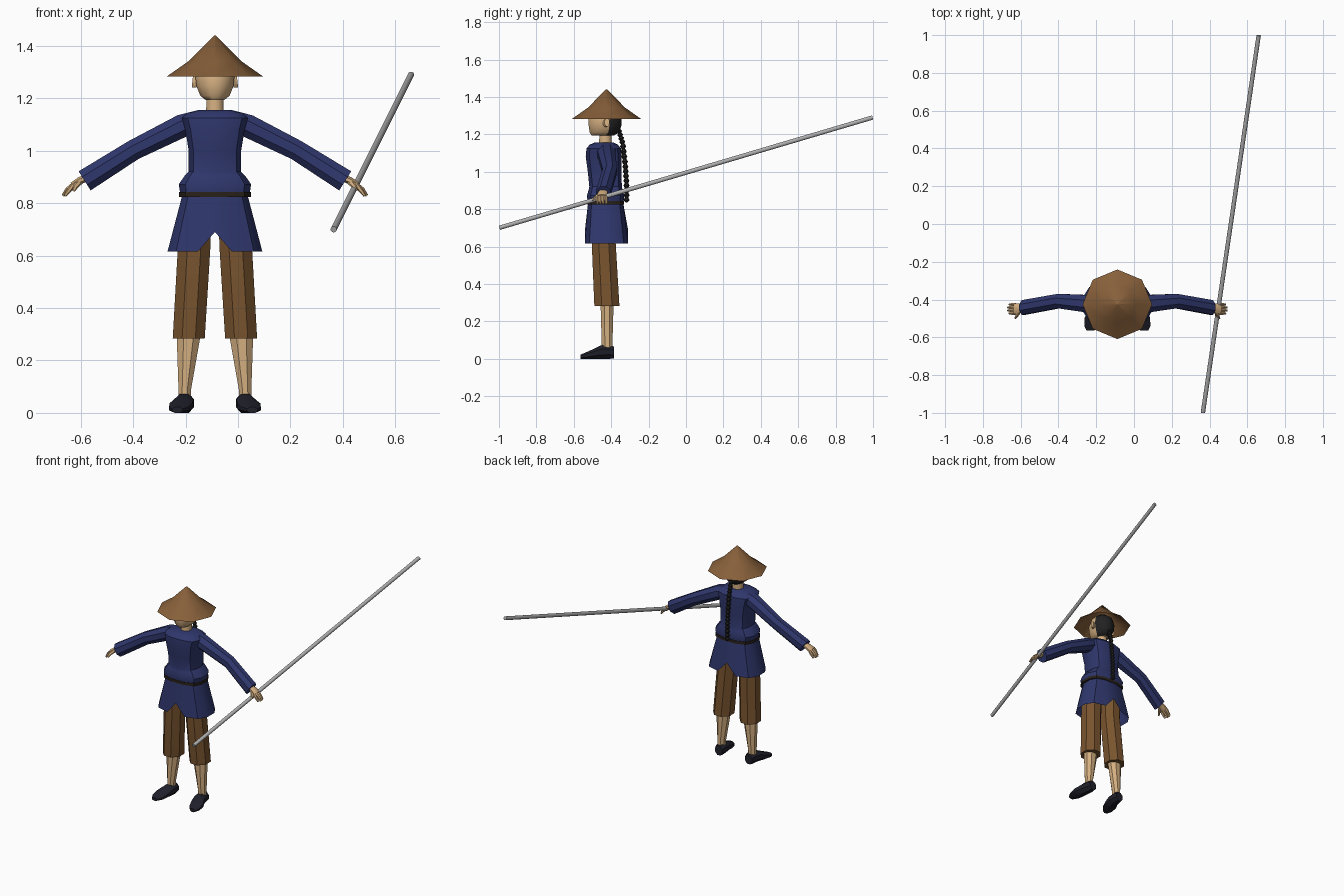
import bpy, bmesh, math
from mathutils import Vector

if "Cube" in bpy.data.objects:
    bpy.data.objects.remove(bpy.data.objects["Cube"])

CX = -0.088  # body centre line


def material(name, rgb):
    m = bpy.data.materials.new(name)
    m.use_nodes = True
    m.diffuse_color = (*rgb, 1)
    m.node_tree.nodes["Principled BSDF"].inputs["Base Color"].default_value = (*rgb, 1)
    return m


NAVY = material("navy cloth", (0.028, 0.038, 0.15))
STRAW = material("brown straw", (0.24, 0.115, 0.042))
TROUSER = material("brown cloth", (0.19, 0.088, 0.028))
SKIN = material("skin", (0.66, 0.43, 0.22))
HAIR = material("black hair", (0.016, 0.016, 0.017))
SHOE = material("black shoe", (0.014, 0.014, 0.024))
BELT = material("dark belt", (0.022, 0.015, 0.01))
STEEL = material("grey staff", (0.43, 0.43, 0.43))


def polygon(n, turn=0.5):
    k = 1 / math.cos(math.pi / n) if turn else 1
    angles = [2 * math.pi * (i + turn) / n for i in range(n)]
    return [(k * math.cos(a), k * math.sin(a)) for a in angles]


# Body section: flat front and back with chamfered corners
right = [(0, -1), (0.36, -1), (0.82, -0.8), (1, -0.35), (1, 0.35), (0.82, 0.8), (0.36, 1), (0, 1)]
BODY = right + [(-x, y) for x, y in reversed(right[1:-1])]
OCT = polygon(8)


def finish(name, bm, mats, angle=35):
    bmesh.ops.recalc_face_normals(bm, faces=bm.faces)
    me = bpy.data.meshes.new(name)
    bm.to_mesh(me)
    bm.free()
    for m in mats:
        me.materials.append(m)
    ob = bpy.data.objects.new(name, me)
    bpy.context.collection.objects.link(ob)
    bpy.ops.object.select_all(action="DESELECT")
    ob.select_set(True)
    bpy.context.view_layer.objects.active = ob
    bpy.ops.object.shade_smooth_by_angle(angle=math.radians(angle))
    return ob


def loft_mesh(path, section, side, normal=None, caps=True):
    """Rings along path of (x, y, z, half width, half depth)."""
    bm = bmesh.new()
    pts = [Vector(p[:3]) for p in path]
    side = Vector(side)
    rings = []
    for i, p in enumerate(path):
        d = Vector(normal) if normal else pts[min(i + 1, len(pts) - 1)] - pts[max(i - 1, 0)]
        up = d.cross(side).normalized()
        rings.append([bm.verts.new(pts[i] + side * u * p[3] + up * v * p[4]) for u, v in section])
    for lo, hi in zip(rings, rings[1:]):
        for i in range(len(section)):
            j = (i + 1) % len(section)
            bm.faces.new((lo[i], lo[j], hi[j], hi[i]))
    if caps:
        bm.faces.new(rings[0])
        bm.faces.new(rings[-1])
    return bm, rings


def loft(name, path, mat, section=OCT, side=(1, 0, 0), normal=None, caps=True, angle=35):
    bm, _ = loft_mesh(path, section, side, normal, caps)
    return finish(name, bm, [mat], angle)


UP = (0, 0, 1)


def stack(rows):
    """Upright rings given as (z, y, half width, half depth)."""
    return [(CX, y, z, rx, ry) for z, y, rx, ry in rows]


# Tunic, belt and neck
loft("tunic_top", stack([
    (0.84, -0.43, 0.133, 0.096), (0.872, -0.43, 0.138, 0.1), (0.905, -0.43, 0.115, 0.09),
    (0.92, -0.43, 0.1, 0.087), (1.0, -0.435, 0.1, 0.09), (1.08, -0.44, 0.113, 0.096),
    (1.125, -0.44, 0.126, 0.092), (1.145, -0.44, 0.105, 0.075), (1.156, -0.438, 0.06, 0.05)]),
    NAVY, BODY, normal=UP)
loft("belt", stack([(0.824, -0.43, 0.137, 0.099), (0.843, -0.43, 0.137, 0.099)]),
     BELT, BODY, normal=UP)
loft("neck", stack([(1.12, -0.432, 0.034, 0.034), (1.22, -0.43, 0.032, 0.032)]),
     SKIN, normal=UP, angle=50)

# Skirt, slit at front and back
bm, rings = loft_mesh(stack([(0.615, -0.425, 0.181, 0.115), (0.84, -0.43, 0.122, 0.093)]),
                      BODY, (1, 0, 0), UP, caps=False)
for v in rings[0]:
    if abs(v.co.x - CX) < 0.01:
        v.co.z = 0.69
finish("tunic_skirt", bm, [NAVY])

# Head, with the hair covering the back
bm, _ = loft_mesh(stack([
    (1.194, -0.445, 0.036, 0.06), (1.21, -0.436, 0.056, 0.079), (1.245, -0.433, 0.07, 0.087),
    (1.285, -0.432, 0.075, 0.088), (1.325, -0.43, 0.064, 0.074), (1.355, -0.43, 0.03, 0.035)]),
    polygon(12), (1, 0, 0), UP)
for f in bm.faces:
    if f.calc_center_median().y > -0.425 and len(f.verts) == 4:
        f.material_index = 1
finish("head", bm, [SKIN, HAIR], 50)

# Straw hat
bm, rings = loft_mesh(stack([(1.283, -0.425, 0.184, 0.184), (1.342, -0.425, 0.1, 0.1),
                             (1.44, -0.425, 0.003, 0.003)]),
                      polygon(8, 0), (1, 0, 0), UP, caps=False)
bm.faces.new(rings[-1])
finish("straw_hat", bm, [STRAW], 50)

# Braid of small beads hanging down the back
braid_points = [Vector(p) for p in ((CX, -0.36, 1.225), (CX, -0.338, 1.15), (CX, -0.325, 1.04),
                                    (CX, -0.318, 0.94), (CX, -0.318, 0.835))]
braid = []
for a, b in zip(braid_points, braid_points[1:]):
    for k in range(8):
        r = 0.014 if k % 2 else 0.008
        braid.append((*a.lerp(b, k / 8), r, r))
braid.append((*braid_points[-1], 0.004, 0.004))
loft("braid", braid, HAIR, polygon(6), angle=30)

# Paired limbs
for s, tag in ((1, "left"), (-1, "right")):
    def limb(part, rows, mat, **kw):
        path = [(CX + s * x, y, z, a, b) for x, y, z, a, b in rows]
        return loft(tag + "_" + part, path, mat, **kw)

    limb("ear", [(0.068, -0.43, 1.262, 0.016, 0.022), (0.086, -0.422, 1.264, 0.013, 0.022)],
         SKIN, side=(0, 1, 0))

    # Sleeve
    limb("sleeve", [(0.08, -0.425, 1.11, 0.045, 0.04), (0.125, -0.425, 1.095, 0.048, 0.044),
                    (0.31, -0.408, 1.003, 0.038, 0.039), (0.497, -0.442, 0.885, 0.039, 0.043)],
         NAVY, side=(0, 1, 0))

    # Hand
    limb("palm", [(0.48, -0.442, 0.9, 0.018, 0.014), (0.515, -0.445, 0.886, 0.025, 0.014),
                  (0.545, -0.45, 0.868, 0.029, 0.011)], SKIN, side=(0, 1, 0))
    for i in range(4):
        y = -0.473 + i * 0.0155
        reach = 0.0 if i in (1, 2) else -0.008
        limb("finger_%d" % (i + 1), [(0.54, y, 0.87, 0.008, 0.008),
                                     (0.562 + reach, y, 0.852, 0.008, 0.008),
                                     (0.58 + reach, y, 0.828, 0.005, 0.005)],
             SKIN, section=polygon(6), side=(0, 1, 0))
    limb("thumb", [(0.512, -0.455, 0.884, 0.01, 0.01), (0.53, -0.482, 0.866, 0.009, 0.009),
                   (0.54, -0.498, 0.846, 0.005, 0.005)],
         SKIN, section=polygon(6), side=(0, 1, 0))

    # Trouser leg, shin and shoe
    limb("trouser_leg", [(0.1, -0.423, 0.283, 0.061, 0.067), (0.08, -0.44, 0.62, 0.062, 0.064),
                         (0.072, -0.435, 0.78, 0.06, 0.064)], TROUSER, normal=UP)
    limb("shin", [(0.116, -0.422, 0.05, 0.024, 0.029), (0.115, -0.422, 0.09, 0.024, 0.029),
                  (0.1, -0.422, 0.3, 0.046, 0.035)], SKIN, normal=UP)
    limb("shoe", [(0.112, -0.385, 0.033, 0.026, 0.031), (0.113, -0.405, 0.037, 0.033, 0.037),
                  (0.118, -0.455, 0.036, 0.037, 0.036), (0.13, -0.495, 0.026, 0.043, 0.026),
                  (0.138, -0.54, 0.016, 0.037, 0.016), (0.143, -0.565, 0.011, 0.02, 0.011)],
         SHOE, normal=(0, -1, 0))

# Long staff held in the left hand
loft("staff", [(0.365, -0.998, 0.70, 0.0115, 0.0115), (0.66, 0.998, 1.29, 0.0115, 0.0115)],
     STEEL, polygon(12), angle=40)
